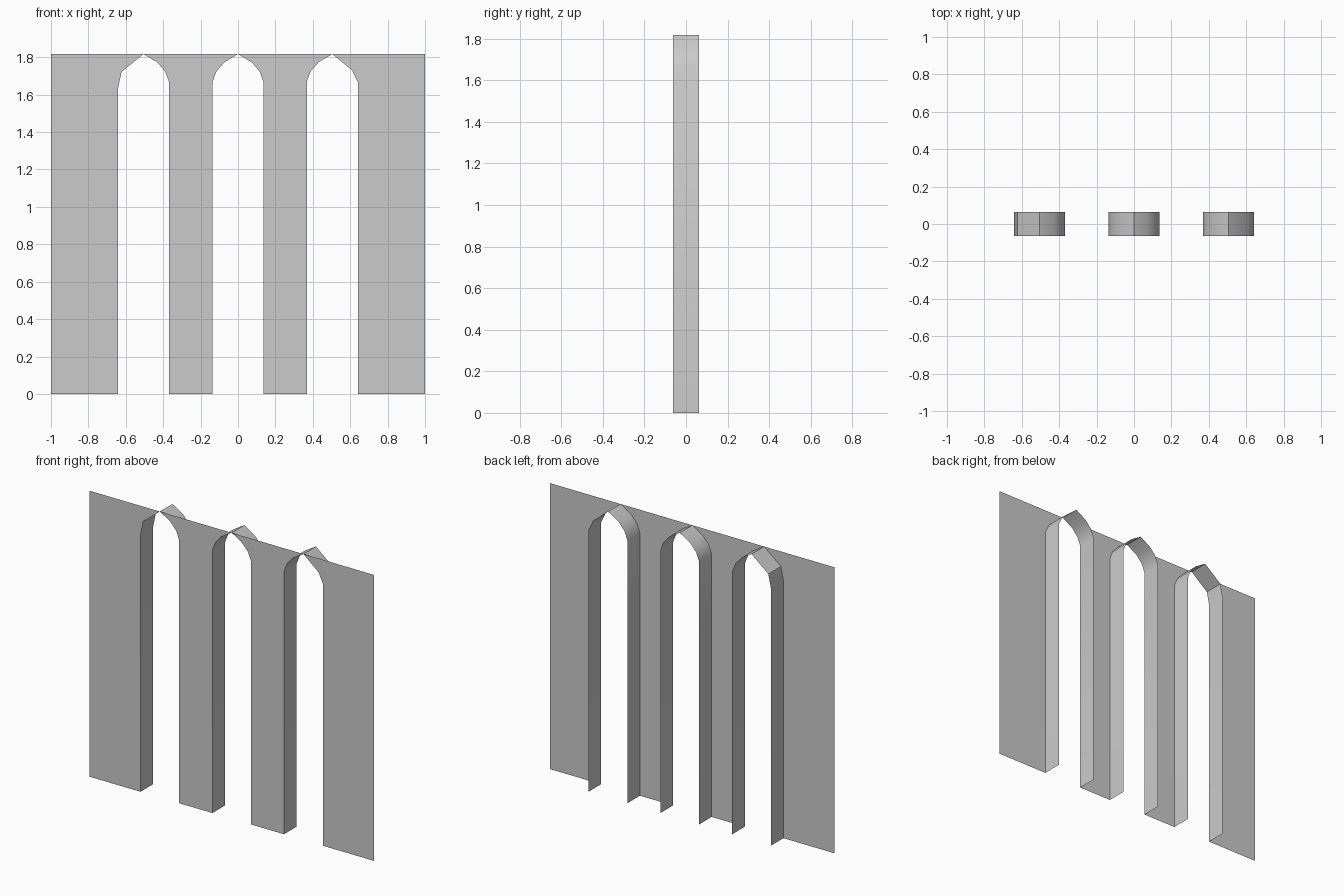
import bpy
import bmesh
from math import radians

old = bpy.data.objects.get("Cube")
if old:
    bpy.data.objects.remove(old)

TOP, HALF_WIDTH, FRONT, BACK = 1.817, 1.0, -0.063, 0.063

stone = bpy.data.materials.new("grey_stone")
stone.use_nodes = True
stone.diffuse_color = (0.6, 0.6, 0.6, 1)
stone.node_tree.nodes["Principled BSDF"].inputs["Base Color"].default_value = stone.diffuse_color

# Half-arch outlines from floor to apex: (distance from arch centre, height)
round_half = [(0.136, 0), (0.136, 1.67), (0.115, 1.725), (0.073, 1.773), (0, TOP)]
left_half = [(0.136, 0), (0.136, 1.635), (0.118, 1.722), (0, TOP)]
right_half = [(0.137, 0), (0.137, 1.665), (0.106, 1.73), (0, TOP)]

# Arches: centre, half on the -x side, half on the +x side
arches = [(-0.505, left_half, round_half),
          (0, round_half, round_half),
          (0.504, round_half, right_half)]


def outline(centre, half, side):
    return [(centre + side * d, z) for d, z in half]


def make_object(name, build):
    bm = bmesh.new()
    build(bm)
    mesh = bpy.data.meshes.new(name)
    bm.to_mesh(mesh)
    bm.free()
    mesh.materials.append(stone)
    obj = bpy.data.objects.new(name, mesh)
    bpy.context.collection.objects.link(obj)
    bpy.ops.object.select_all(action="DESELECT")
    obj.select_set(True)
    bpy.context.view_layer.objects.active = obj
    bpy.ops.object.shade_smooth_by_angle(angle=radians(32))
    return obj


# Thin front wall: one flat panel between each pair of neighbouring arches
def build_wall(bm):
    edges = [[(-HALF_WIDTH, 0), (-HALF_WIDTH, TOP)]]
    for centre, minus, plus in arches:
        edges += [outline(centre, minus, -1), outline(centre, plus, 1)]
    edges.append([(HALF_WIDTH, 0), (HALF_WIDTH, TOP)])
    for left, right in zip(edges[::2], edges[1::2]):
        loop = right + left[::-1]
        bm.faces.new([bm.verts.new((x, FRONT, z)) for x, z in loop])


make_object("front_wall", build_wall)

# Arch linings: open strips running back from each opening
for name, (centre, minus, plus) in zip(("right", "middle", "left"), arches):
    path = outline(centre, minus, -1) + outline(centre, plus, 1)[-2::-1]

    def build_lining(bm):
        rows = [[bm.verts.new((x, y, z)) for y in (FRONT, BACK)] for x, z in path]
        for a, b in zip(rows, rows[1:]):
            bm.faces.new((a[0], a[1], b[1], b[0]))

    make_object(name + "_arch_lining", build_lining)
